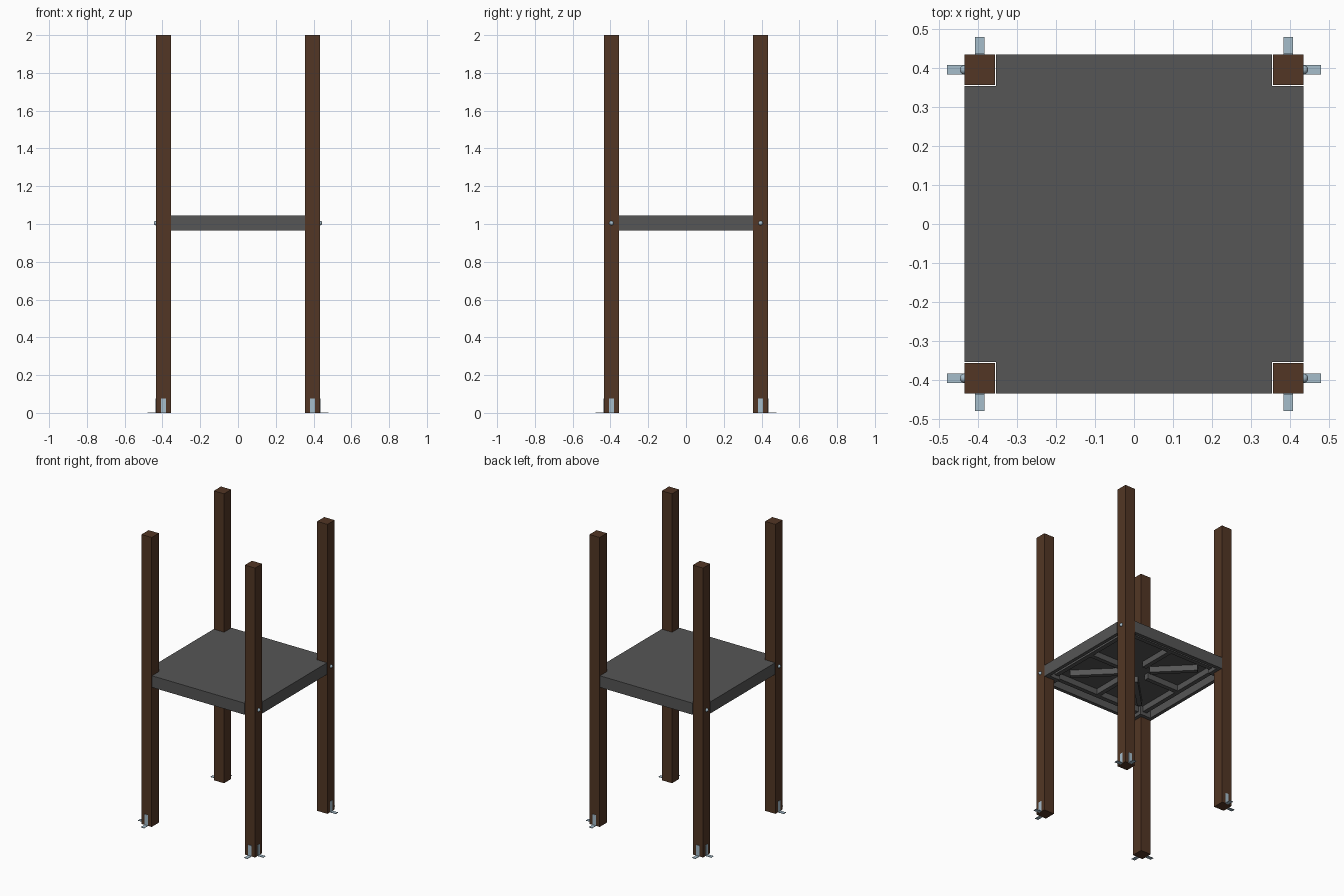
import bpy, bmesh, math
from mathutils import Matrix, Vector

if "Cube" in bpy.data.objects:
    bpy.data.objects.remove(bpy.data.objects["Cube"])


def material(name, rgb):
    m = bpy.data.materials.new(name)
    m.diffuse_color = (*rgb, 1)
    m.use_nodes = True
    m.node_tree.nodes["Principled BSDF"].inputs["Base Color"].default_value = m.diffuse_color
    return m


WOOD = material("dark brown wood", (0.085, 0.037, 0.018))
GREY = material("dark grey plastic", (0.092, 0.092, 0.092))
STEEL = material("pale blue steel", (0.38, 0.51, 0.60))


def finish(name, bm, mat):
    bmesh.ops.recalc_face_normals(bm, faces=bm.faces)
    me = bpy.data.meshes.new(name)
    bm.to_mesh(me)
    bm.free()
    me.materials.append(mat)
    ob = bpy.data.objects.new(name, me)
    bpy.context.collection.objects.link(ob)
    return ob


def add_box(bm, lo, hi, turn=0.0):
    """Box between two corners, turned about the world z axis."""
    lo, hi = Vector(lo), Vector(hi)
    mat = (Matrix.Rotation(turn, 4, 'Z') @ Matrix.Translation((lo + hi) / 2)
           @ Matrix.Diagonal((*(hi - lo), 1)))
    bmesh.ops.create_cube(bm, size=1, matrix=mat)


def notched(h, n):
    """Square outline of half-size h with corners cut back to n."""
    pts = []
    for k in range(4):
        r = Matrix.Rotation(k * math.pi / 2, 2)
        pts += [r @ Vector(p) for p in ((h, -n), (h, n), (n, n))]
    return pts


def skirt(name, outer, inner, z0, z1, cap, mat):
    """Vertical wall between two outlines, with an optional closed top."""
    bm = bmesh.new()

    def ring(pts, z):
        return [bm.verts.new((p.x, p.y, z)) for p in pts]
    loops = [ring(inner, z1 - cap), ring(inner, z0), ring(outer, z0), ring(outer, z1)]
    for a, b in zip(loops, loops[1:]):
        for i in range(len(a)):
            j = (i + 1) % len(a)
            bm.faces.new((a[i], a[j], b[j], b[i]))
    bm.faces.new(loops[0])
    bm.faces.new(loops[-1])
    return finish(name, bm, mat)


# platform: hollow tray with the corners notched around the posts
Z0, Z1 = 0.965, 1.045
skirt("platform", notched(0.434, 0.354), notched(0.410, 0.330), Z0, Z1, 0.02, GREY)

# inner frame and radial ribs under the platform
bm = bmesh.new()
for k in range(4):
    a = k * math.pi / 2
    add_box(bm, (0.345, -0.325, 0.985), (0.375, 0.325, 1.03), a)
    add_box(bm, (0.10, -0.015, 0.985), (0.345, 0.015, 1.03), a)
    add_box(bm, (0.10, -0.015, 0.985), (0.40, 0.015, 1.03), a + math.pi / 4)
finish("platform_ribs", bm, GREY)

P, W = 0.395, 0.039   # post centre and half width
for sx, side in ((-1, "left"), (1, "right")):
    for sy, end in ((-1, "front"), (1, "back")):
        tag = f"{end}_{side}"
        # corner post
        bm = bmesh.new()
        add_box(bm, (sx * P - W, sy * P - W, 0), (sx * P + W, sy * P + W, 2))
        finish("post_" + tag, bm, WOOD)

        # angle brackets on both outward faces
        bm = bmesh.new()
        for swap in (False, True):
            for lo, hi in (((W, -0.0125, 0), (W + 0.003, 0.0125, 0.075)),
                           ((W, -0.0125, 0), (W + 0.045, 0.0125, 0.003))):
                before = set(bm.verts)
                add_box(bm, lo, hi)
                for v in set(bm.verts) - before:
                    x, y, z = v.co
                    if swap:
                        x, y = y, x
                    v.co = (sx * (P + x), sy * (P + y), z)
        finish("foot_bracket_" + tag, bm, STEEL)

        # domed bolt head on the side face
        bm = bmesh.new()
        bmesh.ops.create_uvsphere(bm, u_segments=16, v_segments=10, radius=0.012,
                                  matrix=Matrix.Translation((sx * (P + W), sy * P, 1.005)))
        bolt = finish("bolt_" + tag, bm, STEEL)
        for f in bolt.data.polygons:
            f.use_smooth = True
